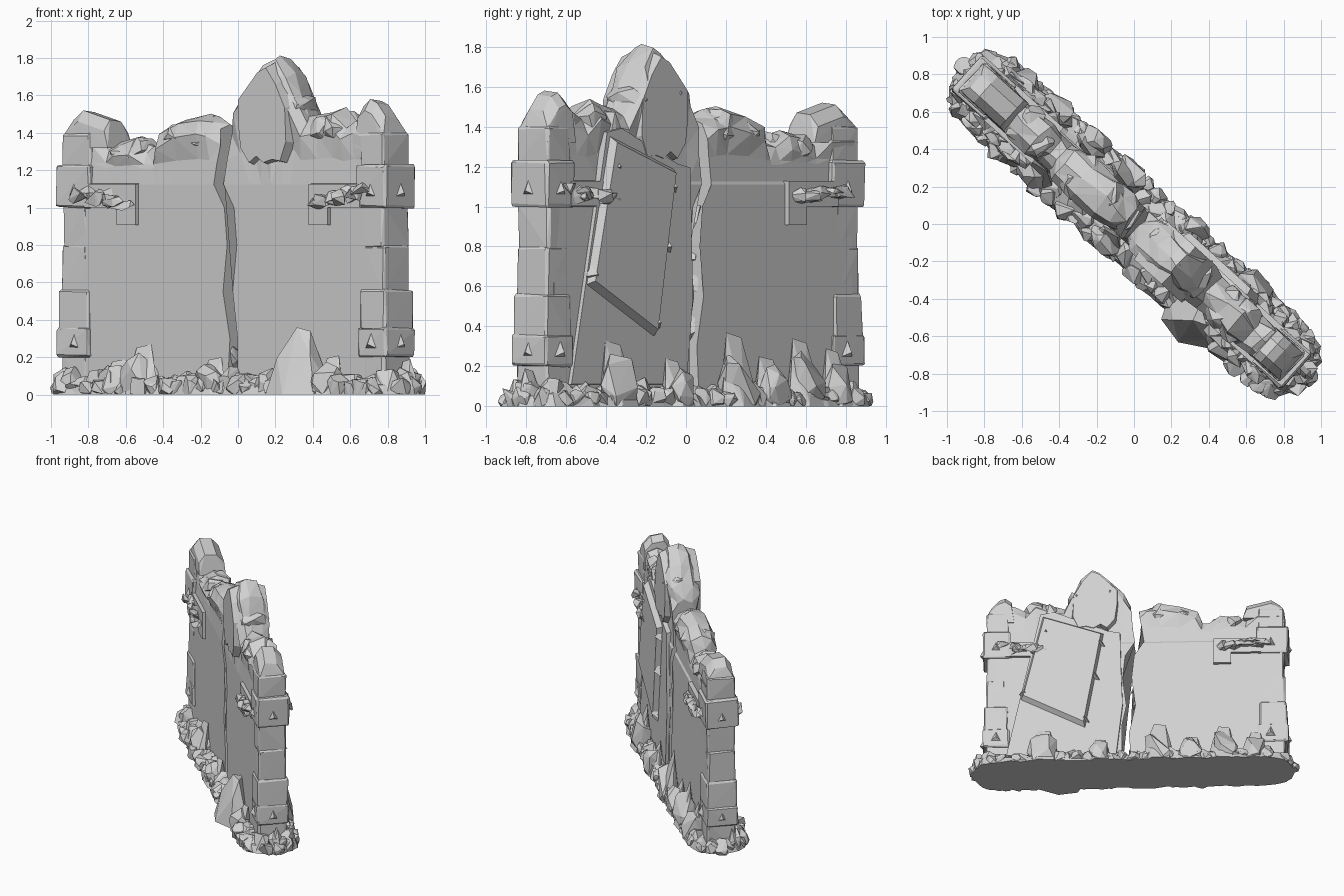
import bpy, bmesh, math, random
from mathutils import Matrix, Vector

random.seed(11)
cube = bpy.data.objects.get("Cube")
if cube:
    bpy.data.objects.remove(cube, do_unlink=True)

stone = bpy.data.materials.new("grey_stone")
stone.use_nodes = True
GREY = (0.64, 0.64, 0.64, 1)
stone.diffuse_color = GREY
stone.node_tree.nodes["Principled BSDF"].inputs["Base Color"].default_value = GREY

# The wall is built along local x, then turned diagonally
TURN = Matrix.Rotation(math.radians(-42.2), 4, 'Z')
rnd = random.uniform


def finish(name, bm):
    bmesh.ops.recalc_face_normals(bm, faces=bm.faces)
    mesh = bpy.data.meshes.new(name)
    bm.to_mesh(mesh)
    bm.free()
    mesh.materials.append(stone)
    obj = bpy.data.objects.new(name, mesh)
    bpy.context.collection.objects.link(obj)
    obj.matrix_world = TURN


def hull(bm, points):
    verts = [bm.verts.new((p[0], p[1], max(0, p[2]))) for p in points]
    out = bmesh.ops.convex_hull(bm, input=verts)
    junk = [g for g in out["geom_interior"] + out["geom_unused"] if isinstance(g, bmesh.types.BMVert)]
    bmesh.ops.delete(bm, geom=list(set(junk)), context='VERTS')


def rock(bm, u, v, z, ru, rv, rz, count=16):
    """Angular boulder, cut flat at the ground."""
    pts = []
    for _ in range(count):
        d = Vector((rnd(-1, 1), rnd(-1, 1), rnd(-1, 1))).normalized()
        pts.append((u + d.x * ru, v + d.y * rv, z + d.z * rz))
    hull(bm, pts)


def block(bm, u0, u1, v, z0, z1, cut=0.012, wobble=0.005):
    """Worn block with chamfered edges, centred across the wall."""
    pts = []
    for su in (0, 1):
        for sv in (-1, 1):
            for sz in (0, 1):
                c = [u1 if su else u0, sv * v, z1 if sz else z0]
                inward = (-cut if su else cut, -sv * cut, -cut if sz else cut)
                for axis in range(3):
                    p = [c[i] + (0 if i == axis else inward[i]) for i in range(3)]
                    pts.append([x + rnd(-wobble, wobble) for x in p])
    hull(bm, pts)


def prism(bm, outline, v0, v1, scale=1.0):
    """Extrude a (u, z) outline from v0 to v1, shrinking the outer face."""
    cu = sum(p[0] for p in outline) / len(outline)
    cz = sum(p[1] for p in outline) / len(outline)
    a = [bm.verts.new((u, v0, z)) for u, z in outline]
    b = [bm.verts.new((cu + (u - cu) * scale, v1, cz + (z - cz) * scale)) for u, z in outline]
    bm.faces.new(a)
    bm.faces.new(b[::-1])
    for i in range(len(a)):
        j = (i + 1) % len(a)
        bm.faces.new((a[i], a[j], b[j], b[i]))


def crack(z):
    """Position of the jagged split at a height."""
    pts = [(0, .05), (.3, .07), (.55, .02), (.8, .05), (1, .03), (1.13, -.05), (1.3, -.02), (2, 0)]
    for (za, a), (zb, b) in zip(pts, pts[1:]):
        if za <= z <= zb:
            return a + (b - a) * (z - za) / (zb - za)


def wall_half(name, skyline, crack_index, shift):
    """Loft cross-sections (position, top height, upper half thickness)."""
    bm = bmesh.new()
    rings = []
    for i, (u, top, thick) in enumerate(skyline):
        side = [(.105, 0), (.105, .3), (.105, .55), (.105, .8), (.105, 1), (.105, 1.11), (.095, 1.125),
                (.095, 1.2 + (top - 1.3) * .3), (thick, top - .1), (thick * .7, top - .03)]
        # The ledge is on the back only; the front stays flat
        front = [(-.103 if z < 1.13 else -v, z) for v, z in side]
        back = [(v, z) for v, z in reversed(side)]
        ring = []
        for v, z in front + [(rnd(-.02, .02), top)] + back:
            x = crack(z) + shift if i == crack_index else u
            if z > 1.26:
                v, z, x = v + rnd(-.015, .015), z + rnd(-.01, .01), x + rnd(-.015, .015)
            ring.append(bm.verts.new((x, v, z)))
        rings.append(ring)
    for a, b in zip(rings, rings[1:]):
        for k in range(len(a)):
            m = (k + 1) % len(a)
            bm.faces.new((a[k], a[m], b[m], b[k]))
    bm.faces.new(rings[0])
    bm.faces.new(rings[-1][::-1])
    bmesh.ops.triangulate(bm, faces=[f for f in bm.faces if f.calc_center_median().z > 1.12])
    finish(name, bm)


# Two broken wall halves with ragged tops
left_sky = [(-1.12, 1.42, .1), (-.97, 1.42, .1), (-.87, 1.34, .09), (-.8, 1.37, .1), (-.68, 1.39, .11),
            (-.6, 1.33, .09), (-.53, 1.33, .09), (-.49, 1.42, .11), (-.36, 1.47, .12),
            (-.2, 1.5, .12), (-.12, 1.48, .11), (-.06, 1.44, .09)]
right_sky = [(.02, 1.49, .09), (.09, 1.6, .11), (.18, 1.71, .12), (.26, 1.8, .1), (.33, 1.82, .1),
             (.41, 1.72, .12), (.47, 1.62, .12), (.54, 1.48, .1), (.66, 1.5, .1), (.76, 1.53, .11),
             (.85, 1.46, .1), (.92, 1.5, .1), (1.1, 1.45, .1)]
wall_half("wall_right_part", left_sky, len(left_sky) - 1, -.035)
wall_half("wall_left_part", right_sky, 0, .035)

# Loose coping stones on the ragged top
bm = bmesh.new()
for u, z, r in [(-.78, 1.3, .08), (-.68, 1.31, .08), (-.37, 1.36, .11), (-.2, 1.39, .11),
                (.17, 1.55, .1), (.43, 1.54, .09), (.66, 1.42, .09), (.77, 1.43, .1)]:
    rock(bm, u, 0, z, r, .14, r, 22)
finish("coping_stones", bm)

# Bulging cap stones on both sides of the peak
bm = bmesh.new()
cap = [(.1, 1.45), (.12, 1.3), (.19, 1.21), (.25, 1.25), (.31, 1.21), (.38, 1.23), (.45, 1.22),
       (.5, 1.34), (.49, 1.55), (.41, 1.7), (.33, 1.8), (.26, 1.77), (.1, 1.6)]
prism(bm, cap, 0, -.14, .86)
prism(bm, cap, 0, .13, .86)
finish("peak_faces", bm)

# End pillars: foot, base block, plinth, shaft, band, upper shaft and broken top
for side, name, out, near, ridge in (
        (-1, "right_pillar", .03, .85, [(.88, 1.47), (.98, 1.49), (1.07, 1.52), (1.14, 1.47)]),
        (1, "left_pillar", 0, .93, [(.95, 1.54), (1.0, 1.58), (1.05, 1.56), (1.11, 1.49)])):
    bm = bmesh.new()
    for a, b, v, z0, z1 in [(1.0, 1.15, .108, 0, .22), (.97, 1.175, .122, .2, .36),
                            (.98, 1.165, .115, .34, .56), (1.0, 1.15, .104, .54, .8),
                            (1.0, 1.14, .104, .78, 1.02), (.96, 1.175, .125, 1.0, 1.23),
                            (.97, 1.145, .104, 1.21, 1.4)]:
        u0, u1 = sorted((a * side, (b + out) * side))
        block(bm, u0, u1, v, z0, z1)
    pts = [(u * side, v, 1.32) for u in (near, 1.14 + out) for v in (-.1, .1)]
    pts += [((1.135 + out) * side, v, 1.4) for v in (-.09, .09)]
    for u, z in ridge:
        pts += [(u * side, -.05, z), (u * side, .04, z - .01), (u * side, -.095, z - .06), (u * side, .095, z - .07)]
    hull(bm, pts)
    finish(name, bm)

# Triangular studs on bands and base blocks
bm = bmesh.new()
for side in (-1, 1):
    for z in (.29, 1.1):
        spots = [((1.07 * side, s * .12, z), Vector((0, s, 0))) for s in (-1, 1)]
        spots.append((((1.17 if side > 0 else 1.2) * side, 0, z), Vector((side, 0, 0))))
        for pos, normal in spots:
            across = normal.cross(Vector((0, 0, 1)))
            p = Vector(pos)
            up = Vector((0, 0, .04))
            hull(bm, [p + up, p - up + across * .04, p - up - across * .035, p + normal * .03 - up * .5])
finish("studs", bm)

# Angled brackets on both faces, each with torn shards
for side, way, name in ((-1, -1, "front_right"), (1, -1, "front_left"), (-1, 1, "back_right"), (1, 1, "back_left")):
    bm = bmesh.new()
    bar = [(.62, 1.0), (.77, 1.0), (1.0, 1.0), (1.0, 1.13), (.62, 1.13)]
    if (side, way) != (1, 1):
        bar[0:2] = [(.62, .905), (.76, .905), (.76, 1.0)]
    prism(bm, [(u * side, z) for u, z in bar], way * .07, way * .128, .97)
    finish(name + "_bracket", bm)
    bm = bmesh.new()
    for k in range(8):
        u = (.7 + .045 * k) * side
        rock(bm, u, way * rnd(.135, .165), 1.03 + rnd(-.02, .03) + .008 * k,
             rnd(.06, .09), .045, rnd(.035, .055), 9)
    finish(name + "_shards", bm)

# Leaning slab on the back
bm = bmesh.new()
prism(bm, [(1.0, .1), (.73, 1.38), (.62, 1.4), (.2, 1.22), (.1, 1.2), (.09, .8), (.08, .55), (.13, .1)], .05, .125, .985)
prism(bm, [(.71, 1.37), (.22, 1.2), (.37, .33), (.89, .6)], .1, .165, .9)
for u, z in [(.68, 1.2), (.26, 1.1), (.3, .8), (.85, .66), (.38, .42)]:
    hull(bm, [(u - .04, .13, z - .03), (u + .04, .13, z - .01), (u, .13, z + .05), (u, .18, z)])
finish("back_slab", bm)

# Chips along the edges of the crack
bm = bmesh.new()
for z in (.2, .4, .6, .78, .95, 1.08):
    rock(bm, crack(z) - .05, rnd(-.03, .03), z, .035, .08, .08, 12)
finish("crack_chips", bm)

# Rubble bed with a flat underside, rising towards the wall
HALF, RAD = 1.03, .225


def rim(t, r):
    """Point on the capsule-shaped edge for t from 0 to 1."""
    straight, arc = 2 * HALF, math.pi * r
    d = t * 2 * (straight + arc)
    flip = 1
    if d >= straight + arc:
        d, flip = d - straight - arc, -1
    if d < straight:
        return flip * (d - HALF), -r * flip
    a = (d - straight) / r - math.pi / 2
    return flip * (HALF + r * math.cos(a)), flip * r * math.sin(a)


bm = bmesh.new()
rings = [[], [], []]
for i in range(70):
    wide = rnd(-.015, .015)
    for ring, r, z in zip(rings, (RAD + wide, RAD + wide - .02, .13), (0, rnd(.03, .07), rnd(.07, .13))):
        u, v = rim(i / 70, r)
        ring.append(bm.verts.new((u, v, z)))
bm.faces.new(rings[0][::-1])
bm.faces.new(rings[2])
for a, b in zip(rings, rings[1:]):
    for i in range(70):
        j = (i + 1) % 70
        bm.faces.new((a[i], a[j], b[j], b[i]))
bmesh.ops.triangulate(bm, faces=bm.faces)
finish("rubble_bed", bm)

bm = bmesh.new()
for r, count, size in ((.19, 64, .062), (.145, 46, .085)):
    for i in range(count):
        u, v = rim((i + rnd(0, .6)) / count, r + rnd(-.015, .015))
        s = size * rnd(.8, 1.2)
        rock(bm, u, v, .035, s, s * .9, s * rnd(.8, 1.4), 15)
finish("rubble", bm)

# Larger fallen boulders
bm = bmesh.new()
for u, v, tall, wide in [(-.57, -.15, .27, .13), (-.75, -.15, .19, .12), (-.05, -.16, .2, .11), (.8, -.16, .21, .1),
                         (-1.15, -.1, .18, .08), (1.2, .03, .19, .08), (.7, .18, .33, .13), (.26, .18, .24, .1),
                         (-.2, .18, .37, .13), (-.45, .17, .25, .12), (-.7, .17, .34, .12), (-.95, .16, .29, .1)]:
    rock(bm, u, v, tall * .3, wide, .09, tall * .55, 18)
    hull(bm, [(u + wide * math.cos(a), v + .08 * math.sin(a), 0) for a in (0, 1.2, 2.3, 3.4, 4.4, 5.4)]
         + [(u + wide * .7, v * .9, tall * .55), (u - wide * .7, v * .9, tall * .5)]
         + [(u - wide * .4, v * .8, tall * .93), (u + wide * .3, v * .7, tall)])
# Tall pointed boulder at the front
hull(bm, [(.4, -.17, 0), (.45, -.28, 0), (.6, -.31, 0), (.75, -.22, 0), (.78, -.1, 0), (.4, -.05, 0),
          (.5, -.24, .2), (.7, -.2, .22), (.58, -.17, .36), (.65, -.14, .34), (.55, -.08, .33)])
finish("boulders", bm)
